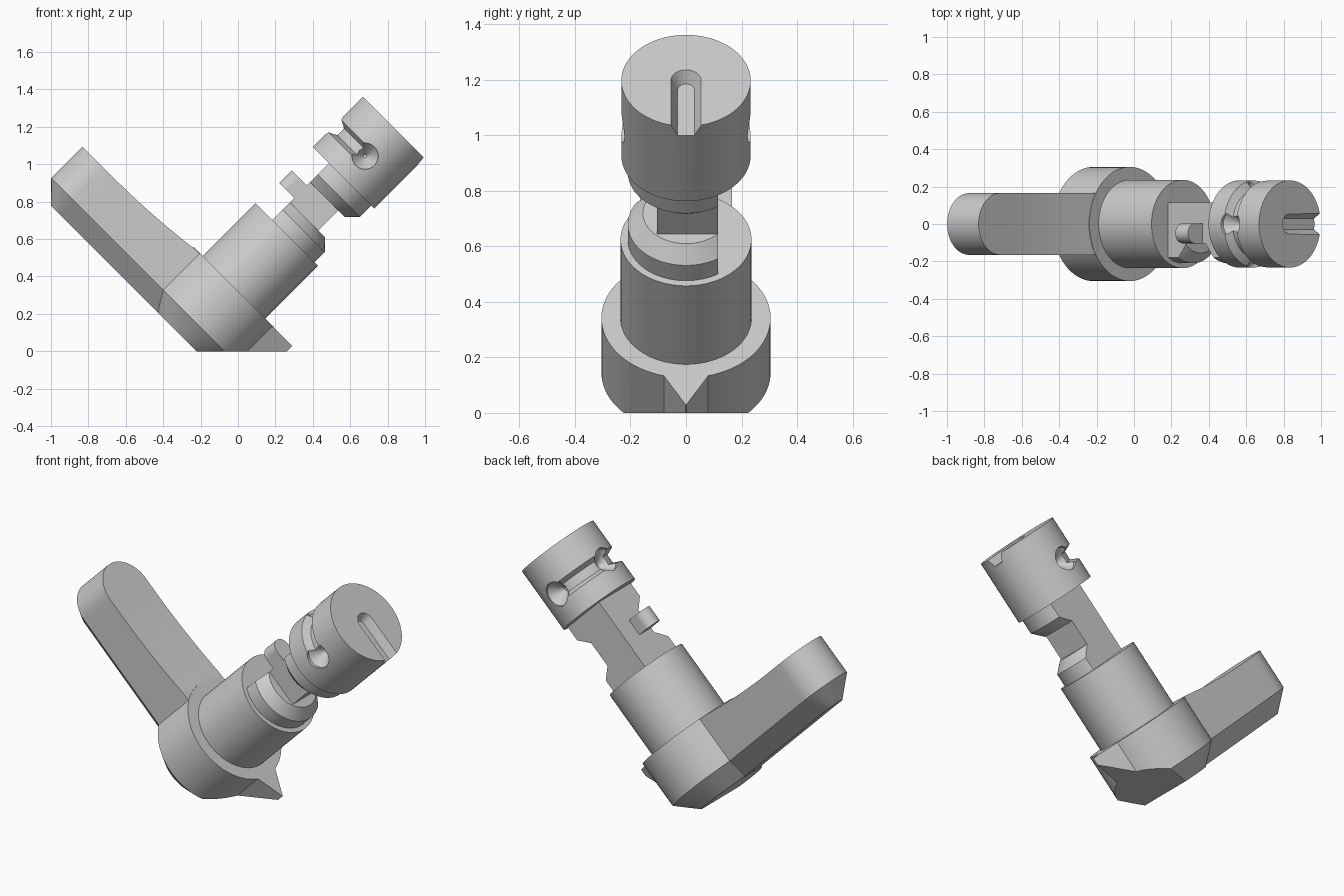
import bpy, bmesh
from math import sin, cos, pi, radians
from mathutils import Matrix, Vector

cube = bpy.data.objects.get("Cube")
if cube:
    bpy.data.objects.remove(cube)

grey = bpy.data.materials.new("plain grey")
grey.use_nodes = True
grey.diffuse_color = (0.6, 0.6, 0.6, 1)
grey.node_tree.nodes["Principled BSDF"].inputs["Base Color"].default_value = (0.6, 0.6, 0.6, 1)

# Local frame: z runs along the tilted shaft axis, -x along the lever
TILT = Matrix.Translation((-0.182, 0, 0.182)) @ Matrix.Rotation(radians(45), 4, 'Y')


def loft(name, rings):
    """Skin a stack of mirror-symmetric loops and close both ends with strips."""
    bm = bmesh.new()
    loops = [[bm.verts.new(p) for p in ring] for ring in rings]
    n = len(loops[0])
    for a, b in zip(loops, loops[1:]):
        for i in range(n):
            j = (i + 1) % n
            bm.faces.new((a[i], a[j], b[j], b[i]))
    for cap in (loops[0], loops[-1]):
        for i in range(n // 2 - 1):
            bm.faces.new((cap[i], cap[i + 1], cap[n - 2 - i], cap[n - 1 - i]))
    bmesh.ops.recalc_face_normals(bm, faces=bm.faces)
    mesh = bpy.data.meshes.new(name)
    bm.to_mesh(mesh)
    bm.free()
    mesh.materials.append(grey)
    obj = bpy.data.objects.new(name, mesh)
    bpy.context.collection.objects.link(obj)
    obj.matrix_world = TILT
    return obj


def circle(r, z, n=72):
    return [(r * cos((i + 0.5) * 2 * pi / n), r * sin((i + 0.5) * 2 * pi / n), z) for i in range(n)]


def lathe(name, profile):
    return loft(name, [circle(r, z) for r, z in profile])


def finger(r, centre, root, height, y=0, arc=24, steps=16):
    """Loop with a round end toward -x; height is a function of x."""
    side = [(root + (centre - root) * i / steps, r) for i in range(steps)]
    for i in range(arc):
        t = (i + 0.5) * pi / (2 * arc)
        side.append((centre - r * sin(t), r * cos(t)))
    pts = side + [(x, -v) for x, v in reversed(side)]
    return [(x, v + y, height(x)) for x, v in pts]


def level(z):
    return lambda x: z


def combine(obj, other, operation):
    mod = obj.modifiers.new(operation.lower(), 'BOOLEAN')
    mod.operation = operation
    mod.solver = 'EXACT'
    mod.object = other
    bpy.context.view_layer.update()
    bpy.context.view_layer.objects.active = obj
    bpy.ops.object.modifier_apply(modifier=mod.name)
    bpy.data.objects.remove(other)


def slice_off(obj, point, normal):
    """Remove everything on the normal side of a plane and close the cut."""
    bm = bmesh.new()
    bm.from_mesh(obj.data)
    geom = bm.verts[:] + bm.edges[:] + bm.faces[:]
    bmesh.ops.bisect_plane(bm, geom=geom, plane_co=point, plane_no=normal, clear_outer=True)
    bmesh.ops.holes_fill(bm, edges=[e for e in bm.edges if e.is_boundary], sides=0)
    bmesh.ops.recalc_face_normals(bm, faces=bm.faces)
    bm.to_mesh(obj.data)
    bm.free()


# Handle: chamfered collar, lever and pointer, trimmed flat underneath
def lever_top(x):
    t = min(max((x + 0.86) / 0.581, 0), 1)
    return 0.186 + 0.039 * t * t


handle = lathe("handle", [(0.199, -0.157), (0.305, -0.051), (0.305, 0.226)])
lever = loft("lever", [finger(0.06, -0.939, 0, level(-0.156)),
                       finger(0.165, -0.939, 0, level(-0.051)),
                       finger(0.165, -0.939, 0, lever_top)])
pointer_outline = [(0.2, 0.08), (0.294, 0.08), (0.442, 0.001),
                   (0.442, -0.001), (0.294, -0.08), (0.2, -0.08)]
pointer = loft("pointer", [[(x, y, z) for x, y in pointer_outline] for z in (-0.05, 0.2259)])
combine(handle, lever, 'UNION')
combine(handle, pointer, 'UNION')
slice_off(handle, (0.258, 0, 0), (1, 0, -1))

# Shaft
shaft = lathe("shaft", [(0.236, 0.22), (0.236, 0.626)])

# Neck: two coned flanges with flats, joined by a square web
lower_flange = lathe("lower_flange", [(0.21, 0.61), (0.21, 0.704), (0.155, 0.76)])
upper_flange = lathe("upper_flange", [(0.155, 0.912), (0.21, 0.969), (0.21, 1.07)])
for flange in (lower_flange, upper_flange):
    slice_off(flange, (0, 0.115, 0), (0, 1, 0))
    slice_off(flange, (-0.11, 0, 0), (-1, 0, 0))
web = loft("web", [[(0.105, 0.115, z), (-0.11, 0.115, z), (-0.11, -0.105, z), (0.105, -0.105, z)]
                   for z in (0.75, 0.93)])

# Round-ended tab on the web
tab = loft("tab", [finger(0.053, -0.169, -0.05, level(z), y=-0.05) for z in (0.792, 0.887)])

# Drum with a half-round groove, three dimples and a tapered end slot
drum = lathe("drum", [(0.233, 1.054), (0.233, 1.4355)])
MID = 1.218
section = [(0.25, 0.055), (0.188, 0.026), (0.188, -0.026), (0.25, -0.055)]
sweep = [pi / 2 + pi * i / 36 for i in range(37)]
groove = loft("groove_cutter", [[(r * cos(t), r * sin(t), MID + h) for r, h in section] for t in sweep])
combine(drum, groove, 'DIFFERENCE')
for turn in (pi / 2, pi, 3 * pi / 2):
    spin = Matrix.Translation((0, 0, MID)) @ Matrix.Rotation(turn, 4, 'Z') @ Matrix.Rotation(pi / 2, 4, 'Y')
    dimple = loft("dimple_cutter", [[spin @ Vector(p) for p in circle(r, d, 32)]
                                    for r, d in ((0.01, 0.145), (0.07, 0.215), (0.07, 0.27))])
    combine(drum, dimple, 'DIFFERENCE')
slot = loft("slot_cutter", [finger(r, 0, 0.3, level(z), arc=10, steps=2)
                            for r, z in ((0.03, 1.388), (0.063, 1.451))])
combine(drum, slot, 'DIFFERENCE')

# Smooth the curved walls and keep the machined edges crisp
for part in (handle, shaft, lower_flange, upper_flange, web, tab, drum):
    bpy.ops.object.select_all(action='DESELECT')
    part.select_set(True)
    bpy.context.view_layer.objects.active = part
    bpy.ops.object.shade_smooth_by_angle(angle=radians(25))
